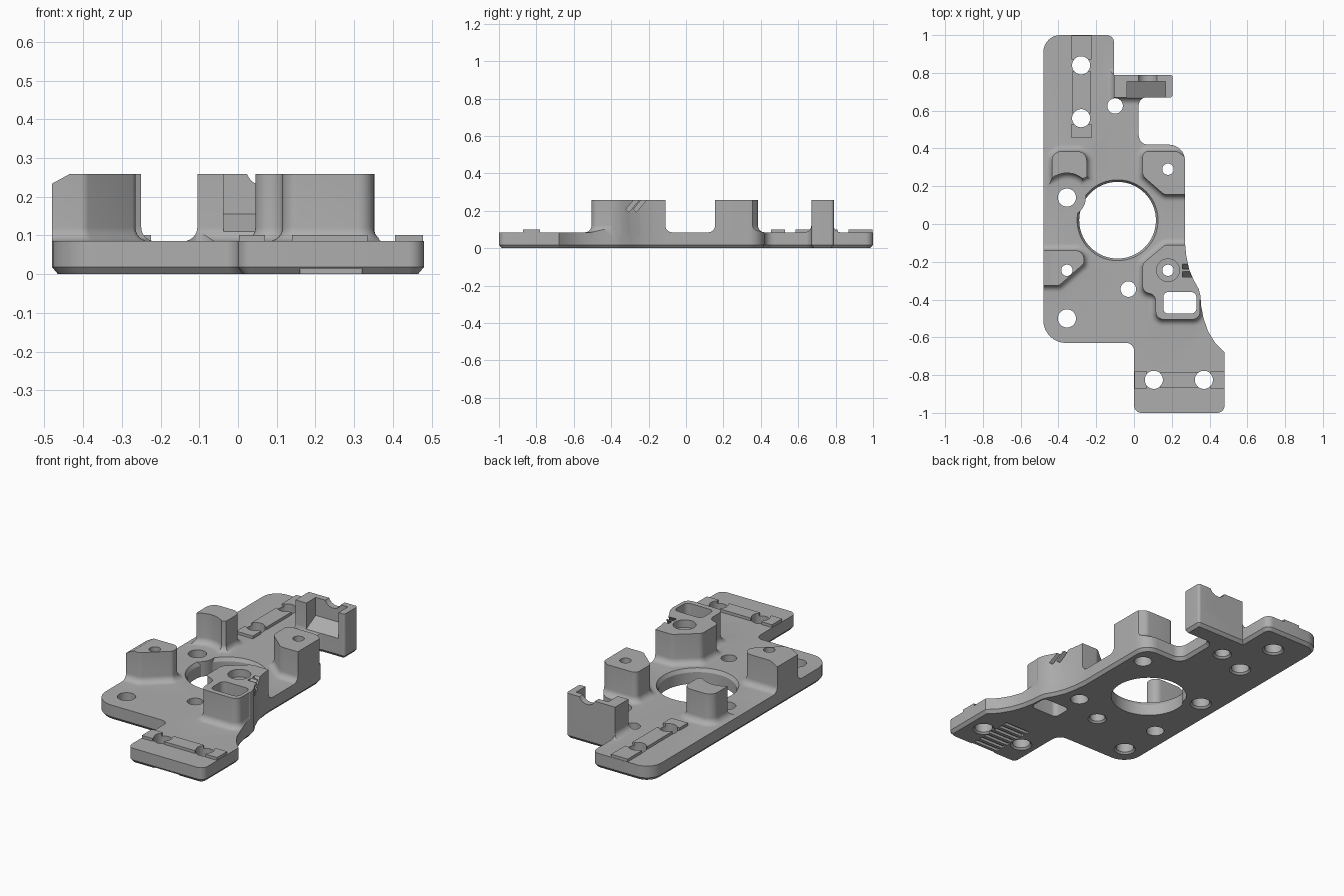
import bpy, bmesh, math
from mathutils import Matrix, Vector

if "Cube" in bpy.data.objects:
    bpy.data.objects.remove(bpy.data.objects["Cube"])

TOP, HIGH = 0.085, 0.258          # plate top, boss top
grey = bpy.data.materials.new("plain grey")
grey.diffuse_color = (0.42, 0.42, 0.42, 1)
grey.use_nodes = True
grey.node_tree.nodes["Principled BSDF"].inputs["Base Color"].default_value = grey.diffuse_color


def rounded(corners):
    """Turn (x, y, radius) corners into a counter-clockwise outline with arcs."""
    pts, n = [], len(corners)
    for i, c in enumerate(corners):
        p = Vector(c[:2])
        r = c[2] if len(c) > 2 else 0
        if r == 0:
            pts.append(p)
            continue
        a = (Vector(corners[i - 1][:2]) - p).normalized()
        b = (Vector(corners[(i + 1) % n][:2]) - p).normalized()
        half = a.angle(b) / 2
        t = r / math.tan(half)
        centre = p + (a + b).normalized() * (r / math.sin(half))
        v0, v1 = p + a * t - centre, p + b * t - centre
        sweep = math.pi - 2 * half
        sign = 1 if v0.x * v1.y - v0.y * v1.x > 0 else -1
        steps = max(2, math.ceil(sweep / 0.2))
        pts += [centre + Matrix.Rotation(sign * sweep * k / steps, 2) @ v0 for k in range(steps + 1)]
    area = sum(pts[i - 1].x * p.y - pts[i - 1].y * p.x for i, p in enumerate(pts))
    return pts if area > 0 else pts[::-1]


def circle(x, y, r, n=40):
    return [Vector((x + r * math.cos(2 * math.pi * i / n), y + r * math.sin(2 * math.pi * i / n))) for i in range(n)]


def offset(pts, d):
    out, n = [], len(pts)
    for i, p in enumerate(pts):
        a, b = (p - pts[i - 1]).normalized(), (pts[(i + 1) % n] - p).normalized()
        na, nb = Vector((a.y, -a.x)), Vector((b.y, -b.x))
        out.append(p + (na + nb) * (d / (1 + na.dot(nb))))
    return out


def solid(name, pts, layers, matrix=None):
    """Loft an outline through (height, outward offset) layers."""
    bm = bmesh.new()
    rings = [[bm.verts.new((p.x, p.y, z)) for p in offset(pts, d)] for z, d in layers]
    n = len(pts)
    for lo, hi in zip(rings, rings[1:]):
        for i in range(n):
            j = (i + 1) % n
            bm.faces.new((lo[i], lo[j], hi[j], hi[i]))
    bm.faces.new(rings[0][::-1])
    bm.faces.new(rings[-1])
    if matrix:
        bm.transform(matrix)
    me = bpy.data.meshes.new(name)
    bm.to_mesh(me)
    bm.free()
    me.materials.append(grey)
    ob = bpy.data.objects.new(name, me)
    bpy.context.collection.objects.link(ob)
    return ob


def box(name, x0, x1, y0, y1, z0, z1, matrix=None):
    return solid(name, rounded([(x0, y0), (x1, y0), (x1, y1), (x0, y1)]), [(z0, 0), (z1, 0)], matrix)


def combine(target, other, operation, keep=False):
    mod = target.modifiers.new("combine", 'BOOLEAN')
    mod.object, mod.operation, mod.solver = other, operation, 'EXACT'
    bpy.context.view_layer.objects.active = target
    bpy.ops.object.modifier_apply(modifier=mod.name)
    if not keep:
        bpy.data.objects.remove(other)


# Plate with chamfered underside
outline = rounded([
    (-0.48, 1, 0.09), (-0.105, 1, 0.04), (-0.105, 0.79), (0.205, 0.79, 0.015), (0.205, 0.67, 0.015),
    (0.025, 0.67, 0.04), (0.025, 0.42, 0.05), (0.27, 0.42, 0.085), (0.27, -0.1), (0.277, -0.17),
    (0.292, -0.24), (0.315, -0.295), (0.343, -0.345), (0.352, -0.38), (0.355, -0.43), (0.368, -0.5),
    (0.393, -0.57), (0.43, -0.63), (0.48, -0.68), (0.48, -1, 0.04), (0, -1, 0.04),
    (0, -0.63, 0.04), (-0.48, -0.63, 0.12)])
plate = solid("mounting_plate", outline, [(0, -0.015), (0.018, 0), (TOP, 0)])

# Large bore, with a lobe of material left around the neighbouring hole
bore = solid("bore", circle(-0.087, 0.02, 0.203, 72), [(-0.1, 0), (0.065, 0), (0.09, 0.014), (0.2, 0.014)])
combine(bore, solid("lobe", circle(-0.355, 0.14, 0.1), [(-0.2, 0), (0.3, 0)]), 'DIFFERENCE')
combine(plate, bore, 'DIFFERENCE')

# Raised bosses with filleted feet, trimmed to the plate edge
hollow = [(-0.355 + 0.13 * math.cos(math.radians(a)), 0.14 + 0.13 * math.sin(math.radians(a)))
          for a in range(50, 128, 7)]
bosses = {
    "back_right_boss": [(0.045, 0.385, 0.03), (0.23, 0.385, 0.04), (0.3, 0.33), (0.3, 0.155),
                        (0.16, 0.155, 0.04), (0.045, 0.255, 0.04)],
    "back_left_boss": [(-0.25, 0.385, 0.05), (-0.435, 0.385, 0.05), (-0.435, 0.255)] + hollow[::-1] + [(-0.25, 0.25)],
    "front_left_boss": [(-0.52, -0.14), (-0.265, -0.14, 0.045), (-0.265, -0.21, 0.025),
                        (-0.395, -0.325, 0.03), (-0.52, -0.325)],
    "front_right_boss": [(0.32, -0.11), (0.165, -0.11, 0.04), (0.045, -0.21, 0.04), (0.045, -0.36, 0.04),
                         (0.115, -0.375, 0.042), (0.115, -0.505, 0.04), (0.35, -0.505, 0.04),
                         (0.35, -0.4), (0.4, -0.3)],
    "end_bracket": [(-0.105, 0.67), (0.22, 0.67), (0.22, 0.79), (-0.105, 0.79)],
}
R = 0.036
fillet = [(0.05, R)] + [(TOP + R * (1 - math.cos(a)), R * (1 - math.sin(a)))
                        for a in (math.pi / 2 * k / 6 for k in range(7))]
clip = solid("clip", outline, [(0.03, 0), (0.4, 0)])
clip.hide_render = True
for name, corners in bosses.items():
    boss = solid(name, rounded(corners), fillet + [(HIGH, 0)])
    combine(boss, clip, 'INTERSECT', keep=True)
    if name == "front_left_boss":     # sloped outer top edge
        slope = rounded([(-0.6, 0.168), (-0.435, 0.2585), (-0.435, 0.4), (-0.6, 0.4)])
        combine(boss, solid("slope", slope, [(-0.5, 0), (0.5, 0)], Matrix.Rotation(math.pi / 2, 4, 'X')), 'DIFFERENCE')
    combine(plate, boss, 'UNION')
bpy.data.objects.remove(clip)

# Low raised pads between the end holes
for x0, x1, y0, y1 in [(-0.33, -0.225, 0.87, 0.998), (-0.325, -0.23, 0.585, 0.81), (-0.33, -0.225, 0.455, 0.53),
                       (0.002, 0.07, -0.872, -0.78), (0.14, 0.335, -0.868, -0.784), (0.405, 0.478, -0.872, -0.78)]:
    combine(plate, box("pad", x0, x1, y0, y1, 0.06, 0.101), 'UNION')

# Bracket pocket with sloped floor, and round notch in its back wall
to_x = Matrix(((0, 0, 1, 0), (1, 0, 0, 0), (0, 1, 0, 0), (0, 0, 0, 1)))
pocket = rounded([(0.6, 0.11), (0.67, 0.11), (0.755, 0.155), (0.755, 0.4), (0.6, 0.4)])
combine(plate, solid("pocket", pocket, [(-0.037, 0), (0.167, 0)], to_x), 'DIFFERENCE')
combine(plate, solid("notch", circle(0.0725, 0.28, 0.054), [(-0.9, 0), (-0.72, 0)],
                     Matrix.Rotation(math.pi / 2, 4, 'X')), 'DIFFERENCE')

# Plain through holes, chamfered below
for x, y, r in [(-0.28, 0.84, 0.048), (-0.28, 0.56, 0.048), (-0.1, 0.625, 0.041), (-0.355, 0.14, 0.048),
                (-0.355, -0.5, 0.048), (-0.03, -0.345, 0.041), (0.105, -0.825, 0.048), (0.37, -0.825, 0.048)]:
    combine(plate, solid("hole", circle(x, y, r), [(-0.05, 0.01), (0, 0.01), (0.01, 0), (0.3, 0)]), 'DIFFERENCE')

# Boss holes, counterbored from below
for x, y in [(0.18, 0.29), (-0.355, -0.245), (0.18, -0.245)]:
    combine(plate, solid("screw_hole", circle(x, y, 0.03), [(-0.05, 0.018), (0.06, 0.018), (0.061, 0), (0.4, 0)]),
            'DIFFERENCE')
combine(plate, solid("counterbore", circle(0.18, -0.245, 0.06), [(0.215, 0), (0.4, 0)]), 'DIFFERENCE')

# Window through the front right boss
window = rounded([(0.155, -0.36, 0.028), (0.33, -0.36, 0.028), (0.33, -0.475, 0.028), (0.155, -0.475, 0.028)])
combine(plate, solid("window", window, [(-0.1, 0), (0.4, 0)]), 'DIFFERENCE')

# Two slanted slits in the boss side
for y in (-0.225, -0.265):
    turn = Matrix.Translation((0, y, 0.258)) @ Matrix.Rotation(math.radians(-40), 4, 'X')
    combine(plate, box("slit", 0.256, 0.4, -0.011, 0.011, -0.075, 0.05, turn), 'DIFFERENCE')

# Grip grooves under the front end
for i in range(8):
    y = -0.99 + i * 0.041
    combine(plate, box("groove", 0.16, 0.32, y - 0.011, y + 0.011, -0.05, 0.015), 'DIFFERENCE')

plate.select_set(True)
bpy.context.view_layer.objects.active = plate
bpy.ops.object.shade_smooth_by_angle(angle=math.radians(25))
